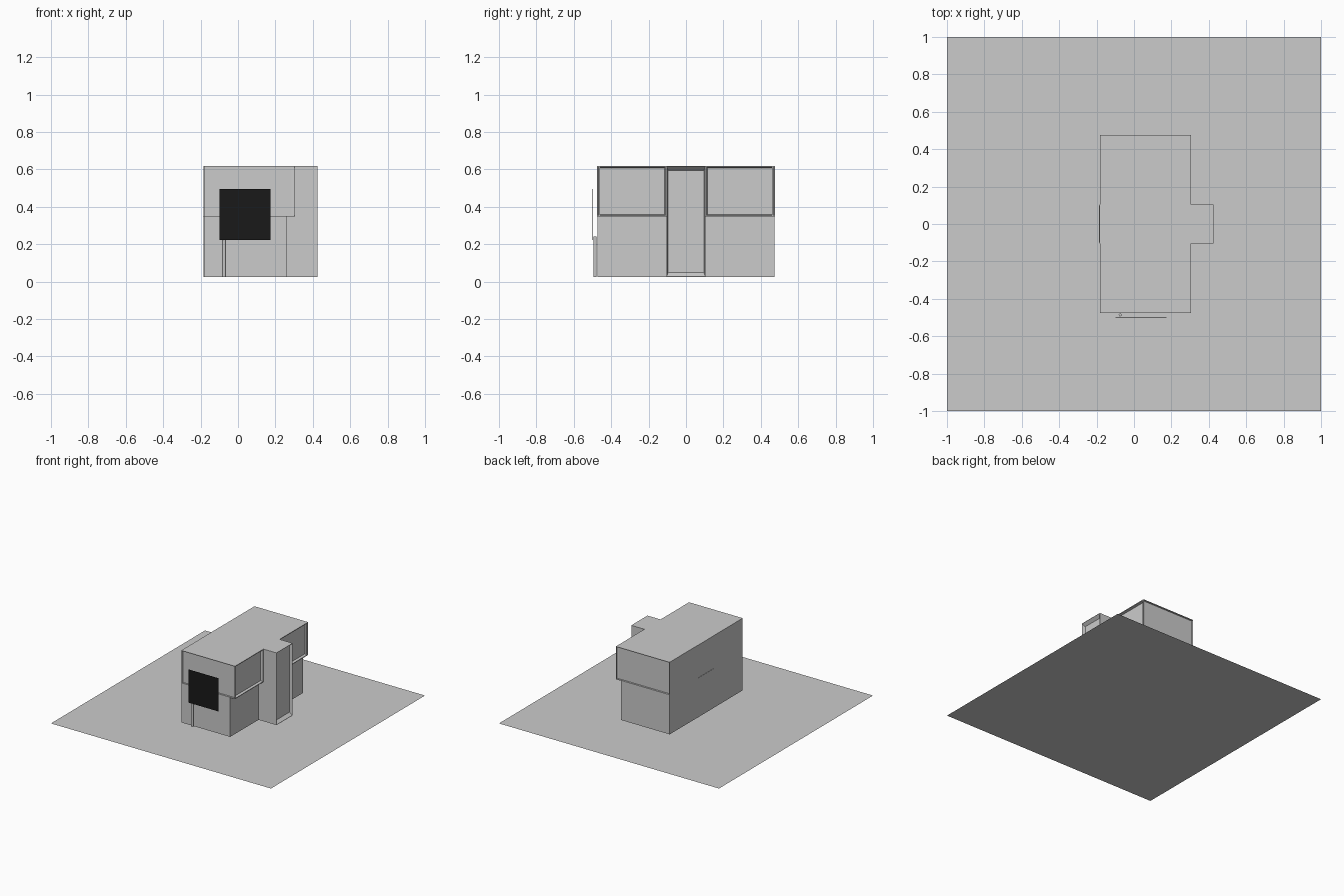
import bpy, bmesh
from mathutils import Vector

if "Cube" in bpy.data.objects:
    bpy.data.objects.remove(bpy.data.objects["Cube"])


def find_face(bm, normal):
    """Outermost face looking along the given direction."""
    n = Vector(normal)
    bm.normal_update()
    return max((f for f in bm.faces if f.normal.dot(n) > 0.99),
               key=lambda f: f.calc_center_median().dot(n))


def box(name, lo, hi, recesses=()):
    """Box between two corners; recesses are (normal, rim, depth, scale)."""
    lo, hi = Vector(lo), Vector(hi)
    bm = bmesh.new()
    bmesh.ops.create_cube(bm, size=1)
    for v in bm.verts:
        v.co = Vector([(lo[i] + hi[i]) / 2 + v.co[i] * (hi[i] - lo[i]) for i in range(3)])
    for normal, rim, depth, scale in recesses:
        face = find_face(bm, normal)
        bmesh.ops.inset_individual(bm, faces=[face], thickness=rim)
        out = bmesh.ops.extrude_discrete_faces(bm, faces=[face])
        panel = out["faces"][0]
        c = panel.calc_center_median()
        for v in panel.verts:
            v.co = c + (v.co - c) * scale - Vector(normal) * depth
    return finish(name, bm)


def finish(name, bm):
    bm.normal_update()
    mesh = bpy.data.meshes.new(name)
    bm.to_mesh(mesh)
    bm.free()
    ob = bpy.data.objects.new(name, mesh)
    bpy.context.collection.objects.link(ob)
    return ob


def flat_square(name, half, z):
    bm = bmesh.new()
    bmesh.ops.create_grid(bm, x_segments=1, y_segments=1, size=half)
    for v in bm.verts:
        v.co.z = z
    return finish(name, bm)


# Site: large plot with a smaller paved square on it
flat_square("plot", 1.0, 0.0)
flat_square("paving", 0.535, 0.001)

# Ground storey
box("lower_storey", (-0.183, -0.473, 0.025), (0.26, 0.473, 0.348))

# Overhanging upper rooms with recessed window faces
for side, label in ((-1, "front"), (1, "back")):
    y0, y1 = sorted((side * 0.475, side * 0.105))
    box(label + "_upper_room", (-0.183, y0, 0.348), (0.305, y1, 0.618),
        [((0, side, 0), 0.005, 0.015, 1.0),
         ((1, 0, 0), 0.008, 0.02, 0.97)])

# Stair tower running through the middle, recessed tapered glazing
box("stair_tower", (-0.184, -0.105, 0.025), (0.424, 0.105, 0.618),
    [((1, 0, 0), 0.003, 0.025, 0.93)])
box("rear_ledge", (-0.186, -0.1, 0.345), (-0.182, 0.1, 0.35))

# Sign panel on a slim post
panel = box("sign_panel", (-0.098, -0.502, 0.222), (0.174, -0.5, 0.494))
black = bpy.data.materials.new("black")
black.diffuse_color = (0.01, 0.01, 0.01, 1)
black.use_nodes = True
black.node_tree.nodes["Principled BSDF"].inputs["Base Color"].default_value = black.diffuse_color
panel.data.materials.append(black)
bpy.ops.mesh.primitive_cylinder_add(vertices=12, radius=0.008, depth=0.217,
                                    location=(-0.074, -0.486, 0.1335))
bpy.context.object.name = "sign_post"
